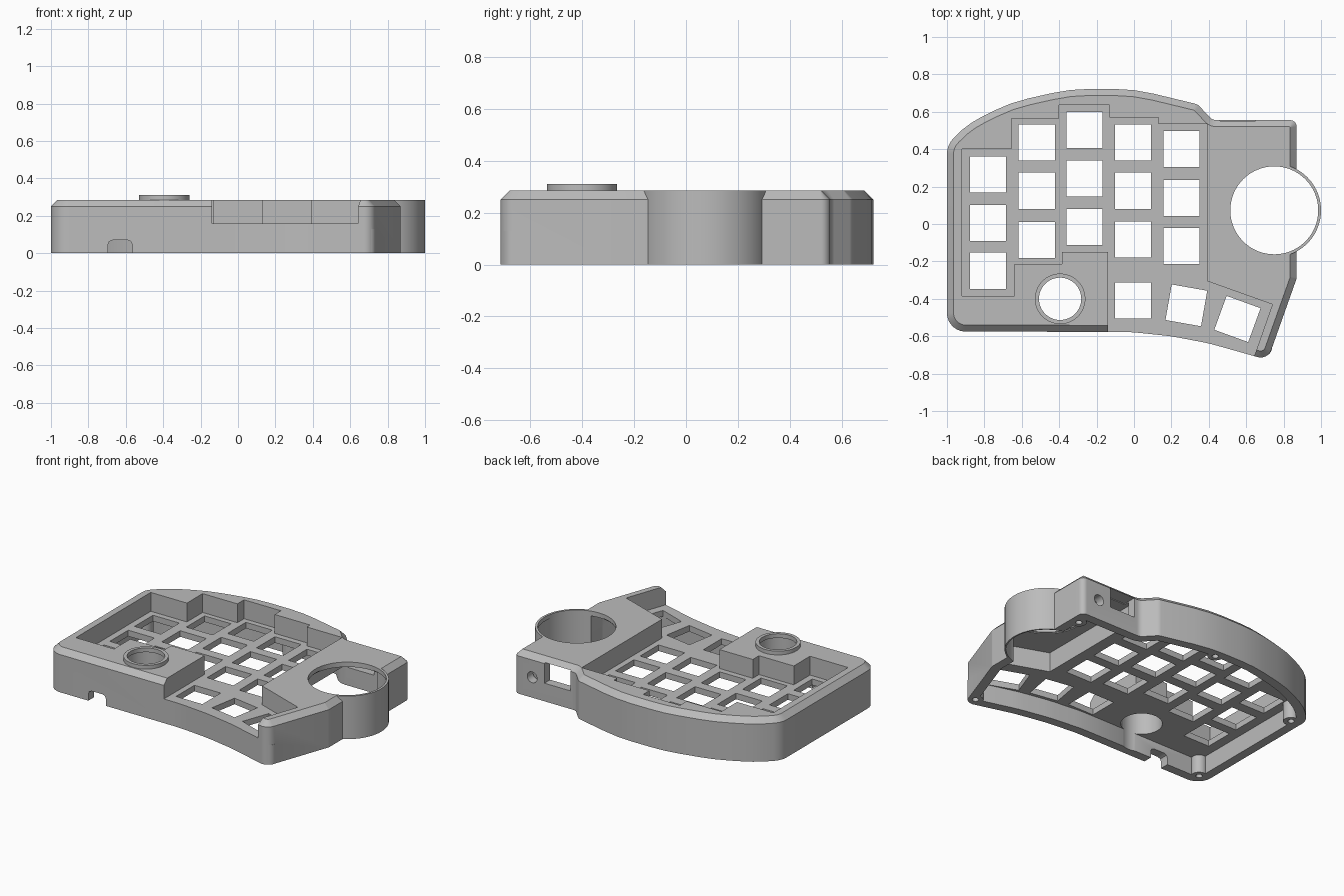
import bpy, bmesh, math
from mathutils import Vector, Matrix

old = bpy.data.objects.get("Cube")
if old:
    bpy.data.objects.remove(old)

TOP, CHAMFER, WALL = 0.285, 0.035, 0.06
PLATE_TOP, PLATE_UNDER = 0.16, 0.12
DIAL = (0.75, 0.073)
KNOB = (-0.395, -0.4)

# Case outline, counter-clockwise: x, y, fillet radius
CORNERS = [(-1, -.575, .1), (-.02, -.577, .9), (.2, -.6, .9), (.4, -.638, .9),
           (.55, -.68, .5), (.715, -.727, .06), (.87, -.29, .02), (.87, .555, .035),
           (.42, .555, .05), (.34, .64, .05), (0, .722, .9), (-.34, .722, .9),
           (-.66, .65, .8), (-.9, .53, .5), (-1, .42, .12)]

# Stepped key well, open at the front
WELL = [(-.14, -.8), (.61, -.8), (.74, -.43), (.39, -.305), (.39, .535), (.13, .535),
        (.13, .57), (-.13, .57), (-.13, .635), (-.4, .635), (-.4, .565), (-.655, .565),
        (-.655, .4), (-.92, .4), (-.92, -.385), (-.64, -.385), (-.64, -.215),
        (-.385, -.215), (-.385, -.15), (-.14, -.15)]


def outline(d):
    """Rounded case outline moved inwards by d."""
    pts = []
    for i, (x, y, radius) in enumerate(CORNERS):
        p = Vector((x, y))
        a = (p - Vector(CORNERS[i - 1][:2])).normalized()
        b = (Vector(CORNERS[(i + 1) % len(CORNERS)][:2]) - p).normalized()
        na, nb = Vector((-a.y, a.x)), Vector((-b.y, b.x))
        n = na + nb
        p = p + n * (2 * d / n.length_squared)
        turn = math.atan2(a.x * b.y - a.y * b.x, a.dot(b))
        r = max(radius - d, .004) if turn > 0 else radius + d
        start = p - a * (r * math.tan(abs(turn) / 2))
        centre = start + na * math.copysign(r, turn)
        steps = max(2, math.ceil(abs(turn) / math.radians(8)))
        for k in range(steps + 1):
            pts.append(centre + Matrix.Rotation(turn * k / steps, 2) @ (start - centre))
    return pts


def circle(centre, r, n=64):
    return [(centre[0] + r * math.cos(math.tau * k / n),
             centre[1] + r * math.sin(math.tau * k / n)) for k in range(n)]


def rect(x0, x1, y0, y1):
    return [(x0, y0), (x1, y0), (x1, y1), (x0, y1)]


def square(x, y, degrees, half=.0965):
    rot = Matrix.Rotation(math.radians(degrees), 2)
    return [Vector((x, y)) + rot @ Vector(c) for c in rect(-half, half, -half, half)]


def solid(name, stacks, along_y=False):
    """Each stack is a list of (profile, height) rings joined into a closed solid."""
    bm = bmesh.new()
    for rings in stacks:
        loops = [[bm.verts.new((p[0], h, p[1]) if along_y else (p[0], p[1], h))
                  for p in pts] for pts, h in rings]
        for lo, hi in zip(loops, loops[1:]):
            for k in range(len(lo)):
                bm.faces.new((lo[k - 1], lo[k], hi[k], hi[k - 1]))
        bm.faces.new(loops[0][::-1])
        bm.faces.new(loops[-1])
    bmesh.ops.recalc_face_normals(bm, faces=bm.faces)
    mesh = bpy.data.meshes.new(name)
    bm.to_mesh(mesh)
    bm.free()
    ob = bpy.data.objects.new(name, mesh)
    bpy.context.collection.objects.link(ob)
    return ob


def prism(pts, h0, h1):
    return [(pts, h0), (pts, h1)]


def combine(operation, name, stacks, along_y=False):
    """Join or cut a helper solid into the case."""
    tool = solid(name, stacks, along_y)
    tool.hide_render = True
    mod = case.modifiers.new(name, 'BOOLEAN')
    mod.operation, mod.solver, mod.object = operation, 'EXACT', tool
    bpy.context.view_layer.objects.active = case
    bpy.ops.object.modifier_apply(modifier=mod.name)
    bpy.data.objects.remove(tool)


# Outer body with chamfered top
case = solid("keyboard_case", [[(outline(0), 0), (outline(0), TOP - CHAMFER),
                                (outline(CHAMFER), TOP)]])

# Dial housing and knob collar
combine('UNION', "dial_housing", [prism(circle(DIAL, .25, 96), 0, TOP)])
combine('UNION', "knob_collar", [prism(circle(KNOB, .135), .2, .31)])

# Hollow underside, with a taller bay beneath the right block
combine('DIFFERENCE', "cavity", [prism(outline(WALL), -.1, PLATE_UNDER)])
bay = [(.43, -.275), (.765, -.395), (.81, -.28), (.81, .495), (.43, .495)]
combine('DIFFERENCE', "bay", [prism(bay, -.1, .25)])

# Screw bosses and their holes
screws = [(.81, .45), (-.08, .665), (-.93, .36), (-.93, -.5), (.69, -.66)]
combine('UNION', "bosses", [prism(circle(s, .048, 24), 0, .13) for s in screws])
combine('DIFFERENCE', "screw_holes", [prism(circle(s, .02, 20), -.1, .08) for s in screws])

# Key well
combine('DIFFERENCE', "key_well", [prism(WELL, PLATE_TOP, .5)])

# Key openings: column x with the y of each key, then the angled thumb keys
columns = {-.78: (.265, .005, -.25), -.52: (.435, .178, -.085), -.265: (.503, .243, -.015),
           -.005: (.435, .178, -.083, -.408), .255: (.4, .14, -.117)}
keys = [square(x, y, 0) for x, ys in columns.items() for y in ys]
keys += [square(.28, -.435, -10), square(.553, -.508, -20)]
combine('DIFFERENCE', "key_openings", [prism(k, -.1, .2) for k in keys])

# Dial and knob openings, slightly wider below a thin top lip
for centre, narrow, wide, lip in ((DIAL, .235, .241, .255), (KNOB, .113, .125, .28)):
    combine('DIFFERENCE', "opening", [[(circle(centre, wide, 96), -.1), (circle(centre, wide, 96), lip),
                                       (circle(centre, narrow, 96), lip + .002),
                                       (circle(centre, narrow, 96), .5)]])

# Cable notch in the front, window and round socket in the back
notch = [(-.695, -.1), (-.565, -.1), (-.565, .045), (-.572, .062), (-.59, .07),
         (-.67, .07), (-.688, .062), (-.695, .045)]
combine('DIFFERENCE', "cable_notch", [prism(notch, -.7, -.48)], True)
combine('DIFFERENCE', "back_ports", [prism(rect(.46, .65, .12, .255), .46, .7),
                                     prism(circle((.74, .135), .036, 32), .46, .7)], True)

# Single plastic colour
grey = bpy.data.materials.new("grey_plastic")
grey.use_nodes = True
grey.diffuse_color = (.5, .5, .5, 1)
grey.node_tree.nodes["Principled BSDF"].inputs["Base Color"].default_value = (.5, .5, .5, 1)
case.data.materials.clear()
case.data.materials.append(grey)
for poly in case.data.polygons:
    poly.material_index = 0

bpy.ops.object.select_all(action='DESELECT')
case.select_set(True)
bpy.context.view_layer.objects.active = case
bpy.ops.object.shade_smooth_by_angle(angle=math.radians(25))
